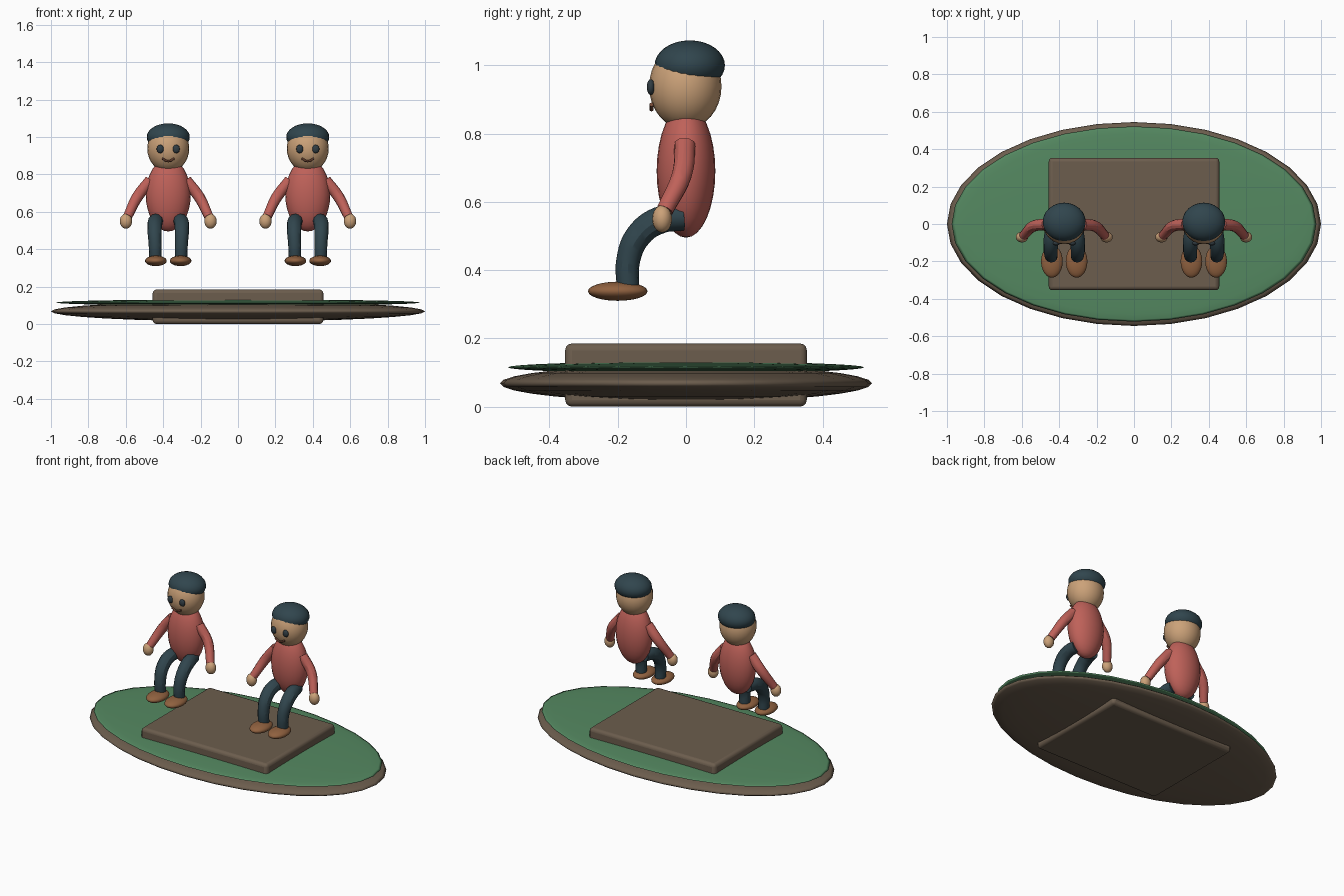
import bpy

if "Cube" in bpy.data.objects:
    bpy.data.objects.remove(bpy.data.objects["Cube"])

def material(name, r, g, b):
    m = bpy.data.materials.new(name)
    m.diffuse_color = (r, g, b, 1)
    m.use_nodes = True
    m.node_tree.nodes["Principled BSDF"].inputs["Base Color"].default_value = m.diffuse_color
    return m

BROWN = material("brown", .15, .11, .075)
GREEN = material("green", .09, .25, .12)
SKIN = material("skin", .60, .36, .19)
RED = material("red", .52, .12, .10)
NAVY = material("dark_teal", .03, .06, .075)
LEATHER = material("leather", .28, .12, .05)
DARK = material("dark", .03, .045, .055)
LIP = material("lip", .18, .07, .04)

def ball(name, loc, radii, mat, seg=24, rings=16):
    bpy.ops.mesh.primitive_uv_sphere_add(segments=seg, ring_count=rings, location=loc)
    ob = bpy.context.object
    ob.name = name
    ob.scale = radii
    bpy.ops.object.transform_apply(location=False, rotation=False, scale=True)
    bpy.ops.object.shade_smooth()
    ob.data.materials.append(mat)
    return ob

def tube(name, points, radii, mat):
    # smooth capped tube through the given points
    cu = bpy.data.curves.new(name, 'CURVE')
    cu.dimensions = '3D'
    cu.bevel_depth = 1
    cu.bevel_resolution = 4
    cu.resolution_u = 6
    cu.use_fill_caps = True
    sp = cu.splines.new('BEZIER')
    sp.bezier_points.add(len(points) - 1)
    for bp, p, r in zip(sp.bezier_points, points, radii):
        bp.co, bp.radius = p, r
        bp.handle_left_type = bp.handle_right_type = 'AUTO'
    ob = bpy.data.objects.new(name, cu)
    bpy.context.collection.objects.link(ob)
    bpy.ops.object.select_all(action='DESELECT')
    ob.select_set(True)
    bpy.context.view_layer.objects.active = ob
    bpy.ops.object.convert(target='MESH')
    ob = bpy.context.object
    ob.name = name
    ob.data.materials.clear()
    ob.data.materials.append(mat)
    bpy.ops.object.shade_smooth_by_angle()

# Island: flattened soil and grass discs
ball("ground_disc", (0, 0, .068), (1, .545, .054), BROWN, 32, 16)
ball("grass_disc", (0, 0, .115), (.975, .522, .017), GREEN, 32, 16)

# Rounded slab through the middle
bpy.ops.mesh.primitive_cube_add(size=1, location=(0, 0, .0925))
slab = bpy.context.object
slab.name = "slab"
slab.scale = (.912, .708, .185)
bpy.ops.object.transform_apply(location=False, rotation=False, scale=True)
slab.data.materials.append(BROWN)
bev = slab.modifiers.new("round", 'BEVEL')
bev.width, bev.segments = .02, 3
bpy.ops.object.shade_smooth_by_angle()

def figure(tag, cx):
    # Torso, head and cap
    ball(tag + "_torso", (cx, 0, .69), (.12, .086, .195), RED)
    ball(tag + "_head", (cx, -.002, .938), (.112, .106, .125), SKIN)
    ball(tag + "_cap", (cx, .011, 1.0), (.115, .103, .073), NAVY)
    # Mouth
    tube(tag + "_mouth",
         [(cx - .033, -.101, .885), (cx, -.101, .871), (cx + .033, -.101, .885)],
         [.006] * 3, LIP)
    for s, side in ((-1, "left"), (1, "right")):
        n = f"{tag}_{side}_"
        ball(n + "eye", (cx + s * .043, -.103, .936), (.019, .012, .023), DARK, 16, 10)
        # Arm and hand
        tube(n + "arm",
             [(cx + s * .095, -.003, .768), (cx + s * .165, -.012, .68),
              (cx + s * .217, -.062, .575)], [.031, .030, .025], RED)
        ball(n + "hand", (cx + s * .226, -.07, .55), (.033, .029, .04), SKIN, 16, 12)
        # Bent leg and shoe
        tube(n + "leg",
             [(cx + s * .06, -.01, .553), (cx + s * .07, -.08, .545),
              (cx + s * .073, -.14, .50), (cx + s * .07, -.169, .43),
              (cx + s * .068, -.17, .345)], [.037, .04, .038, .035, .033], NAVY)
        ball(n + "shoe", (cx + s * .066, -.2, .338), (.058, .087, .028), LEATHER)

# Two matching figures
figure("figure_a", -.373)
figure("figure_b", .373)
